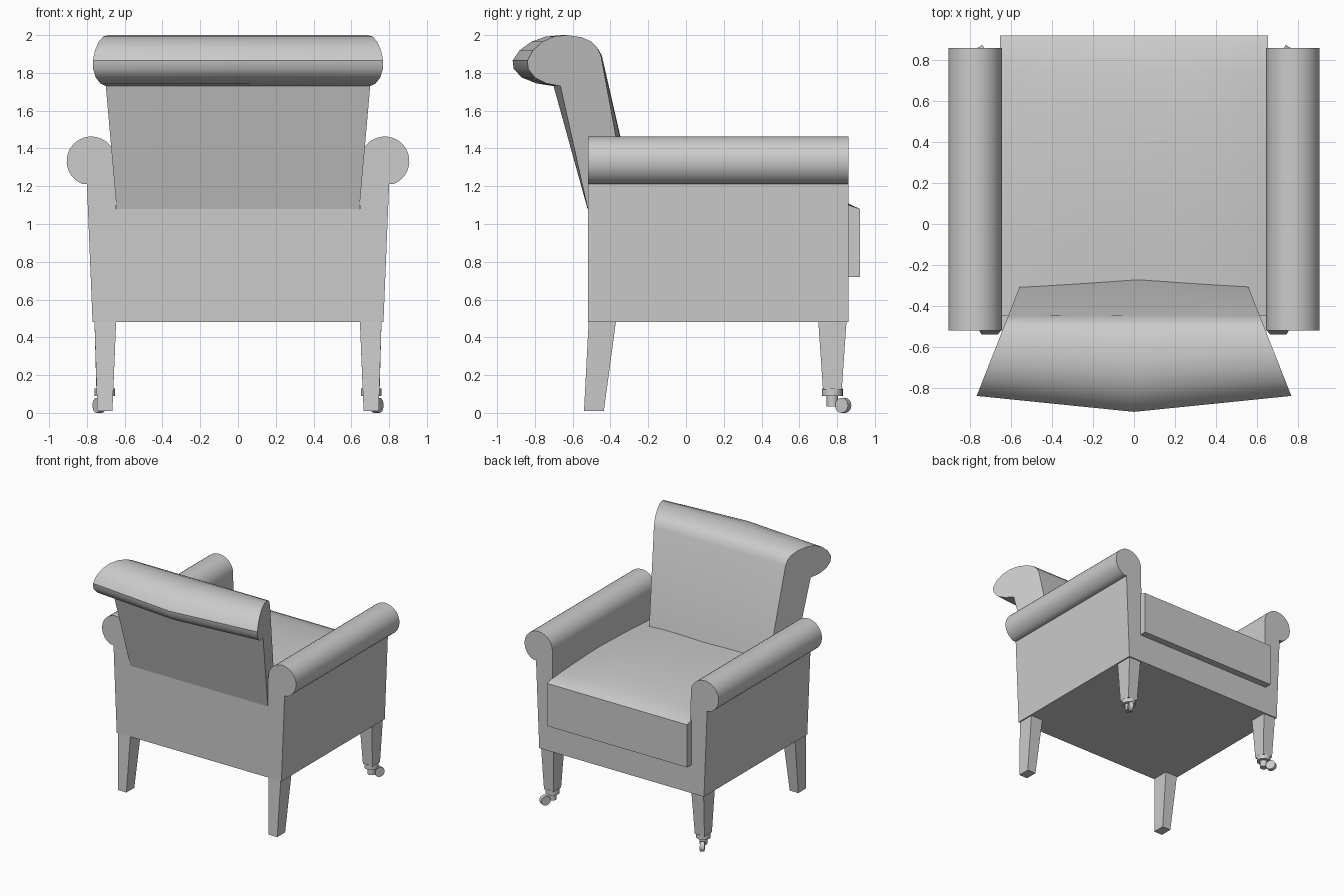
import bpy, bmesh, math
from mathutils import Matrix, Vector

cube = bpy.data.objects.get("Cube")
if cube:
    bpy.data.objects.remove(cube, do_unlink=True)

grey = bpy.data.materials.new("plain_grey")
grey.use_nodes = True
COLOUR = (0.6, 0.6, 0.6, 1)
grey.diffuse_color = COLOUR
grey.node_tree.nodes["Principled BSDF"].inputs["Base Color"].default_value = COLOUR


def finish(name, bm, angle=35):
    """Turn a bmesh into a named object, smooth except at sharp edges."""
    bmesh.ops.recalc_face_normals(bm, faces=bm.faces)
    mesh = bpy.data.meshes.new(name)
    bm.to_mesh(mesh)
    bm.free()
    mesh.materials.append(grey)
    ob = bpy.data.objects.new(name, mesh)
    bpy.context.collection.objects.link(ob)
    bpy.ops.object.select_all(action='DESELECT')
    ob.select_set(True)
    bpy.context.view_layer.objects.active = ob
    bpy.ops.object.shade_smooth_by_angle(angle=math.radians(angle))
    return ob


def loft(name, sections, angle=35):
    """Skin a run of equal-length closed loops and cap both ends."""
    bm = bmesh.new()
    rings = [[bm.verts.new(p) for p in s] for s in sections]
    n = len(rings[0])
    for a, b in zip(rings, rings[1:]):
        for i in range(n):
            j = (i + 1) % n
            bm.faces.new((a[i], a[j], b[j], b[i]))
    bm.faces.new(rings[0])
    bm.faces.new(rings[-1])
    return finish(name, bm, angle)


def rect(x0, x1, y0, y1, z):
    return [(x0, y0, z), (x1, y0, z), (x1, y1, z), (x0, y1, z)]


def disc(name, radius, depth, matrix, sides=20):
    bm = bmesh.new()
    bmesh.ops.create_cone(bm, cap_ends=True, segments=sides, radius1=radius,
                          radius2=radius, depth=depth, matrix=matrix)
    return finish(name, bm)


BACK, FRONT = -0.52, 0.86

# Frame: U-shaped profile with scrolled arms, run from back to front
half = [(0.77, 0.48), (0.80, 1.212)]
for i in range(1, 25):
    a = math.radians(-79 + i * 259 / 24)
    half.append((0.777 + 0.13 * math.cos(a), 1.333 + 0.13 * math.sin(a)))
half += [(0.643, 0.72)]
outline = half + [(-x, z) for x, z in reversed(half)]
loft("frame", [[(x, y, z) for x, z in outline] for y in (BACK, FRONT)])

# Rear wall between the arms
loft("rear_wall", [rect(-0.645, 0.645, BACK, -0.4, z) for z in (0.7, 1.08)])

# Seat cushion: softly crowned top with a rolled front lip
crest = [(0.92, 1.08), (0.86, 1.108), (0.75, 1.13), (0.55, 1.15),
         (0.25, 1.16), (-0.1, 1.15), (-0.45, 1.13)]
sections = []
for k in range(-6, 7):
    x = 0.655 * k / 6
    drop = 0.03 * abs(k / 6) ** 3
    loop = [(x, -0.45, 0.72), (x, 0.92, 0.72)]
    loop += [(x, y, z - drop * min(1, (0.92 - y) * 4)) for y, z in crest]
    sections.append(loop)
loft("seat_cushion", sections)

# Backrest: rolled top; the end caps splay outward toward the rear
end = [(-0.30, 1.08), (-0.45, 1.89), (-0.47, 1.935), (-0.50, 1.965),
       (-0.55, 1.988), (-0.63, 2.0), (-0.70, 1.992), (-0.76, 1.965),
       (-0.81, 1.92), (-0.84, 1.865), (-0.835, 1.82), (-0.80, 1.775),
       (-0.74, 1.745), (-0.665, 1.73), (-0.52, 1.08)]


def middle(y, z):
    if y > -0.5:
        return y + 0.04 - 0.035 * (z - 1.08) / 0.81 if z < 1.9 else y
    return y + 0.24 * min(0, y + 0.515)


def splay(y):
    return 0.56 + 0.394 * (-0.31 - y)


loft("backrest", [[(-splay(y), y, z) for y, z in end],
                  [(0, middle(y, z), z) for y, z in end],
                  [(splay(y), y, z) for y, z in end]])

# Legs and front casters, one set per side
for side, s in (("left", 1), ("right", -1)):
    loft("rear_leg_" + side, [rect(s * 0.665, s * 0.745, -0.54, -0.435, 0.01),
                              rect(s * 0.645, s * 0.76, -0.515, -0.37, 0.49)])
    loft("front_leg_" + side, [rect(s * 0.66, s * 0.75, 0.725, 0.825, 0.125),
                               rect(s * 0.645, s * 0.76, 0.70, 0.85, 0.49)])
    disc("caster_cup_" + side, 0.055, 0.04,
         Matrix.Translation((s * 0.705, 0.775, 0.11)))
    disc("caster_stem_" + side, 0.03, 0.06,
         Matrix.Translation((s * 0.705, 0.775, 0.065)))
    # Wheel trails outward and forward
    axle = Vector((0.85, -s * 0.52, 0)).to_track_quat('Z', 'Y').to_matrix().to_4x4()
    disc("caster_wheel_" + side, 0.04, 0.035,
         Matrix.Translation((s * 0.735, 0.832, 0.04)) @ axle)
